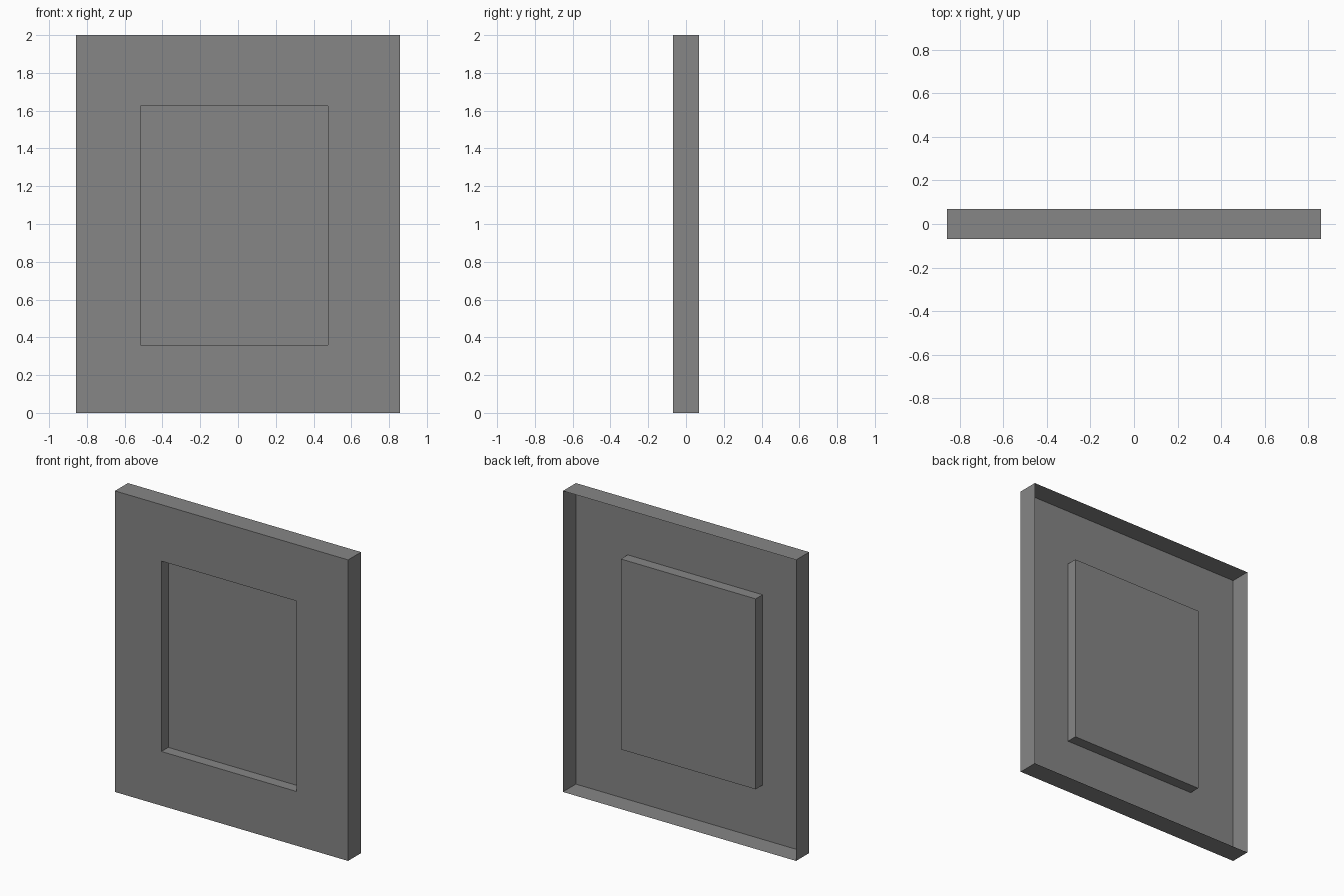
import bpy
import bmesh

default_cube = bpy.data.objects.get("Cube")
if default_cube:
    bpy.data.objects.remove(default_cube)

# Single flat grey
grey = bpy.data.materials.new("mid_grey")
grey.use_nodes = True
colour = (0.24, 0.24, 0.24, 1)
grey.diffuse_color = colour
grey.node_tree.nodes["Principled BSDF"].inputs["Base Color"].default_value = colour

HALF_DEPTH = 0.068
OUTER = (-0.857, 0.857, 0.0, 2.0)       # left, right, bottom, top
RECESS = (-0.515, 0.476, 0.36, 1.625)


def add_ring(bm, rect, y):
    """Rectangular loop of vertices facing the front."""
    x0, x1, z0, z1 = rect
    return [bm.verts.new((x, y, z)) for x, z in ((x0, z0), (x1, z0), (x1, z1), (x0, z1))]


bm = bmesh.new()

# Open-backed shell: back rim, front edge, recess edge, recess floor
rings = [
    add_ring(bm, OUTER, HALF_DEPTH),
    add_ring(bm, OUTER, -HALF_DEPTH),
    add_ring(bm, RECESS, -HALF_DEPTH),
    add_ring(bm, RECESS, 0.004),
]

# Side walls, front border and recess walls
for outer, inner in zip(rings, rings[1:]):
    for i in range(4):
        j = (i + 1) % 4
        bm.faces.new((outer[i], outer[j], inner[j], inner[i]))

# Recessed centre panel
bm.faces.new(rings[-1])

mesh = bpy.data.meshes.new("recessed_panel")
bm.to_mesh(mesh)
bm.free()
mesh.materials.append(grey)
panel = bpy.data.objects.new("recessed_panel", mesh)
bpy.context.collection.objects.link(panel)
